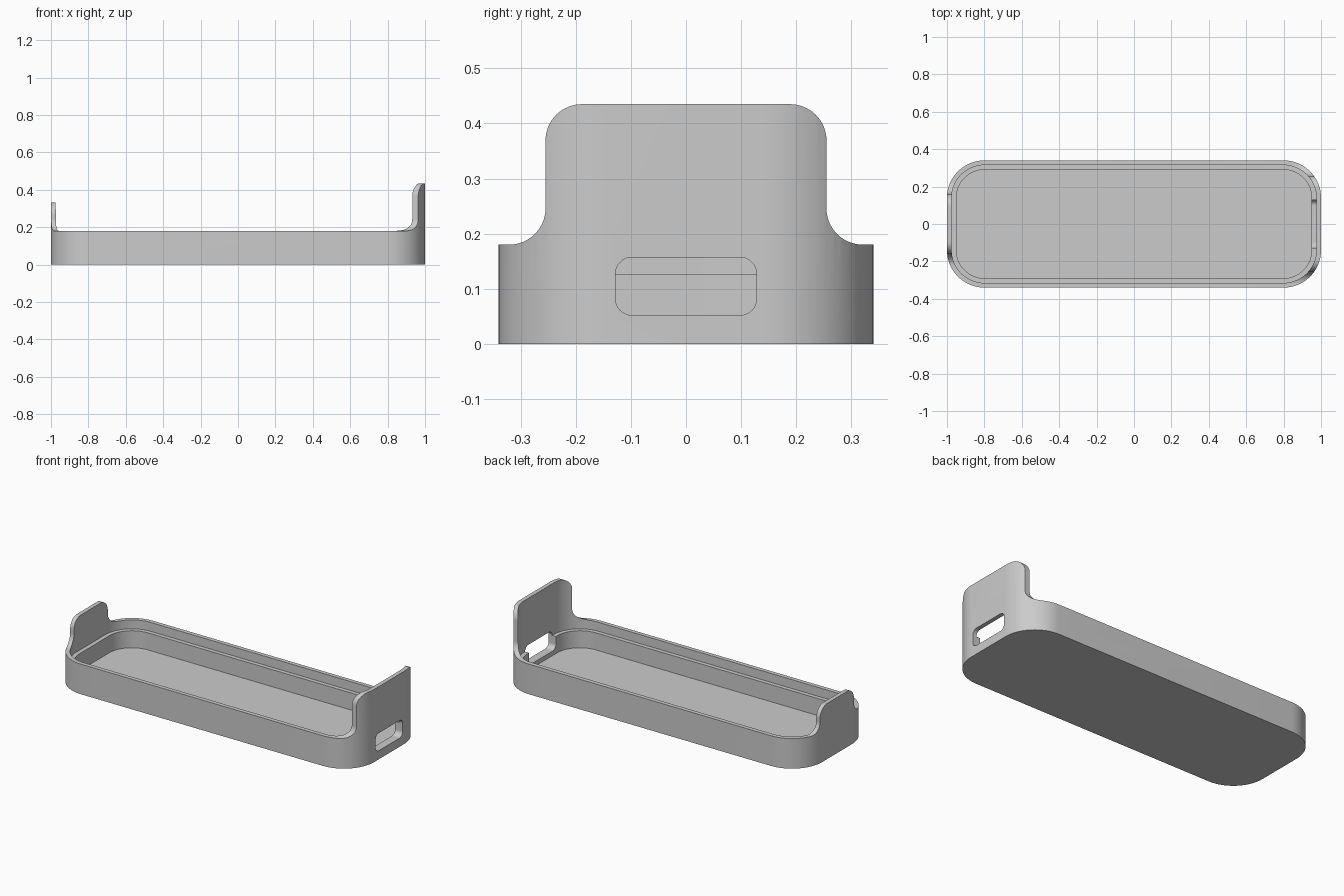
import bpy, bmesh
from math import sin, cos, pi, radians
from mathutils import Vector

cube = bpy.data.objects.get("Cube")
if cube:
    bpy.data.objects.remove(cube, do_unlink=True)

HALF_X, HALF_Y, CORNER = 1.0, 0.34, 0.2
WALL, FLOOR, LEDGE, RIM = 0.025, 0.025, 0.127, 0.18
BLEND = 0.066  # rounding of the end walls


def rounded(corners, steps=16):
    """Outline from (a, b, radius) right-angled corners."""
    points = []
    for i, (a, b, r) in enumerate(corners):
        p = Vector((a, b))
        if r == 0:
            points.append(p)
            continue
        before = (Vector(corners[i - 1][:2]) - p).normalized()
        after = (Vector(corners[(i + 1) % len(corners)][:2]) - p).normalized()
        centre = p + r * (before + after)
        for k in range(steps + 1):
            t = pi / 2 * k / steps
            points.append(centre - r * (after * cos(t) + before * sin(t)))
    return points


def box_outline(a, b, r, mid=0.0):
    return rounded([(-a, mid - b, r), (a, mid - b, r), (a, mid + b, r), (-a, mid + b, r)])


def prism(name, outline, axis, low, high):
    """Extrude an outline along z, or a (y, z) outline along x."""
    bm = bmesh.new()
    place = (lambda p: (p.x, p.y, low)) if axis == "z" else (lambda p: (low, p.x, p.y))
    face = bm.faces.new([bm.verts.new(place(p)) for p in outline])
    grown = bmesh.ops.extrude_face_region(bm, geom=[face])["geom"]
    move = Vector((0, 0, high - low)) if axis == "z" else Vector((high - low, 0, 0))
    bmesh.ops.translate(bm, vec=move, verts=[v for v in grown if isinstance(v, bmesh.types.BMVert)])
    bmesh.ops.recalc_face_normals(bm, faces=bm.faces)
    mesh = bpy.data.meshes.new(name)
    bm.to_mesh(mesh)
    bm.free()
    obj = bpy.data.objects.new(name, mesh)
    bpy.context.collection.objects.link(obj)
    return obj


def tray_outline(inset):
    return box_outline(HALF_X - inset, HALF_Y - inset, CORNER - inset)


def above_end_wall(name, half_width, height, low, high):
    """Everything above the rim, except a rounded end wall."""
    w, r = half_width, BLEND
    outline = rounded([(-0.5, RIM, 0), (-w, RIM, r), (-w, height, r), (w, height, r),
                       (w, RIM, r), (0.5, RIM, 0), (0.5, 0.7, 0), (-0.5, 0.7, 0)])
    return prism(name, outline, "x", low, high)


# Solid block, then pockets, end wall shapes and the port opening
tray = prism("tray", tray_outline(0), "z", 0, 0.5)
cutters = [
    prism("lid_pocket", tray_outline(WALL), "z", LEDGE, 0.8),
    prism("main_pocket", tray_outline(2 * WALL), "z", FLOOR, 0.75),
    above_end_wall("short_wall_cutter", 0.16, 0.333, -1.2, 0.3),
    above_end_wall("tall_wall_cutter", 0.255, 0.435, -0.3, 1.2),
    prism("port_cutter", box_outline(0.128, 0.0525, 0.03, 0.1045), "x", 0.8, 1.2),
]
for cutter in cutters:
    cutter.hide_render = True
    mod = tray.modifiers.new(cutter.name, "BOOLEAN")
    mod.operation, mod.solver, mod.object = "DIFFERENCE", "EXACT", cutter

# Apply the cuts and remove the cutters
bpy.context.view_layer.update()
final = bpy.data.meshes.new_from_object(tray.evaluated_get(bpy.context.evaluated_depsgraph_get()))
tray.modifiers.clear()
tray.data = final
for cutter in cutters:
    bpy.data.objects.remove(cutter, do_unlink=True)

# Plain grey plastic
grey = bpy.data.materials.new("grey_plastic")
grey.use_nodes = True
colour = (0.6, 0.6, 0.6, 1)
grey.diffuse_color = colour
grey.node_tree.nodes["Principled BSDF"].inputs["Base Color"].default_value = colour
final.materials.clear()
final.materials.append(grey)

bpy.ops.object.select_all(action="DESELECT")
tray.select_set(True)
bpy.context.view_layer.objects.active = tray
bpy.ops.object.shade_smooth_by_angle(angle=radians(30))
